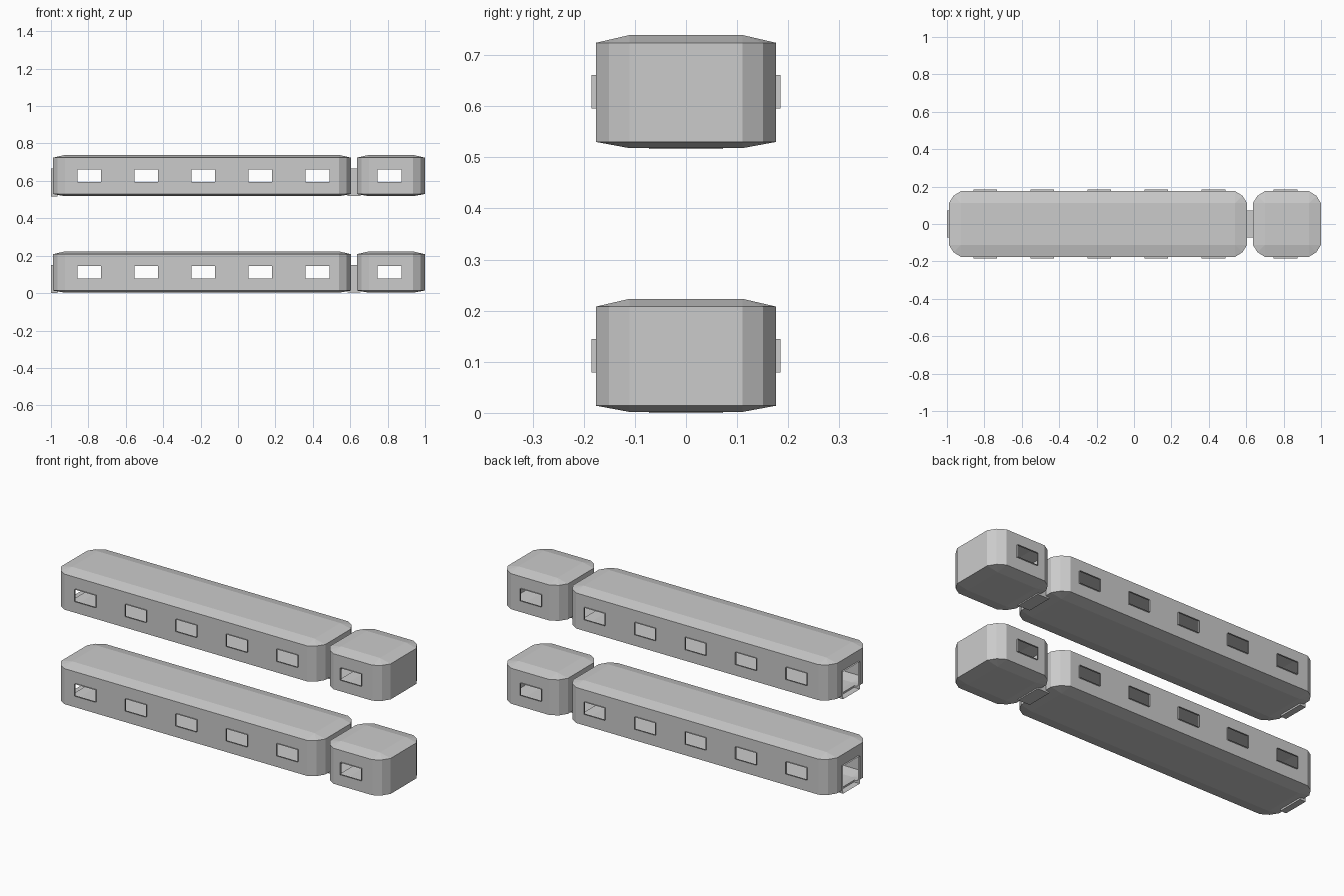
import bpy, bmesh
from mathutils import Matrix, Vector

if "Cube" in bpy.data.objects:
    bpy.data.objects.remove(bpy.data.objects["Cube"])

HALF_W = 0.176
R, MID = 0.065, 0.025          # corner inset and its middle step
Z0, Z1, Z2, Z3 = 0.002, 0.014, 0.208, 0.223
LEVEL_GAP = 0.516
WINDOWS = [-0.795 + 0.305 * i for i in range(5)] + [0.81]


def add_hull(bm, x0, x1):
    """Rounded-corner cabin with shallow sloped roof and underside."""
    cx, hx, hy = (x0 + x1) / 2, (x1 - x0) / 2, HALF_W
    pts = []
    for sx in (-1, 1):
        for sy in (-1, 1):
            for z in (Z1, Z2):
                for dx, dy in ((0, R), (MID, MID), (R, 0)):
                    pts.append((cx + sx * (hx - dx), sy * (hy - dy), z))
            for z in (Z0, Z3):
                pts.append((cx + sx * (hx - R), sy * (hy - R), z))
    verts = [bm.verts.new(p) for p in pts]
    bmesh.ops.convex_hull(bm, input=verts)


def add_box(bm, lo, hi):
    lo, hi = Vector(lo), Vector(hi)
    m = Matrix.Translation((lo + hi) / 2) @ Matrix.Diagonal((*(hi - lo), 1))
    bmesh.ops.create_cube(bm, size=1, matrix=m)


def make_object(bm, name):
    bmesh.ops.dissolve_limit(bm, angle_limit=0.005, verts=bm.verts[:], edges=bm.edges[:])
    bmesh.ops.recalc_face_normals(bm, faces=bm.faces[:])
    mesh = bpy.data.meshes.new(name)
    bm.to_mesh(mesh)
    bm.free()
    ob = bpy.data.objects.new(name, mesh)
    bpy.context.collection.objects.link(ob)
    return ob


# long cabin and short front cab
bm = bmesh.new()
add_hull(bm, -0.99, 0.605)
add_hull(bm, 0.635, 1.0)
lower = make_object(bm, "lower_car")

# window rims, rear doorway rim and the passage between cabins
bm = bmesh.new()
for x in WINDOWS:
    add_box(bm, (x - 0.063, -0.185, 0.079), (x + 0.063, 0.185, 0.145))
add_box(bm, (-1.0, -0.072, 0.0), (-0.965, 0.072, 0.15))
add_box(bm, (0.585, -0.072, 0.004), (0.655, 0.072, 0.15))
rims = make_object(bm, "rim_helper")
rims.hide_render = True

# join rims to the cabins
mod = lower.modifiers.new("rims", 'BOOLEAN')
mod.operation = 'UNION'
mod.solver = 'EXACT'
mod.object = rims
dg = bpy.context.evaluated_depsgraph_get()
mesh = bpy.data.meshes.new_from_object(lower.evaluated_get(dg))
lower.modifiers.clear()
lower.data = mesh
bpy.data.objects.remove(rims)

# open the windows and the doorway, leaving a hollow thin shell
bm = bmesh.new()
bm.from_mesh(mesh)
caps = [f for f in bm.faces
        if abs(f.calc_center_median().y) > 0.183 or f.calc_center_median().x < -0.998]
bmesh.ops.delete(bm, geom=caps, context='FACES')
bm.to_mesh(mesh)
bm.free()

# second level
upper = bpy.data.objects.new("upper_car", mesh)
upper.location.z = LEVEL_GAP
bpy.context.collection.objects.link(upper)
